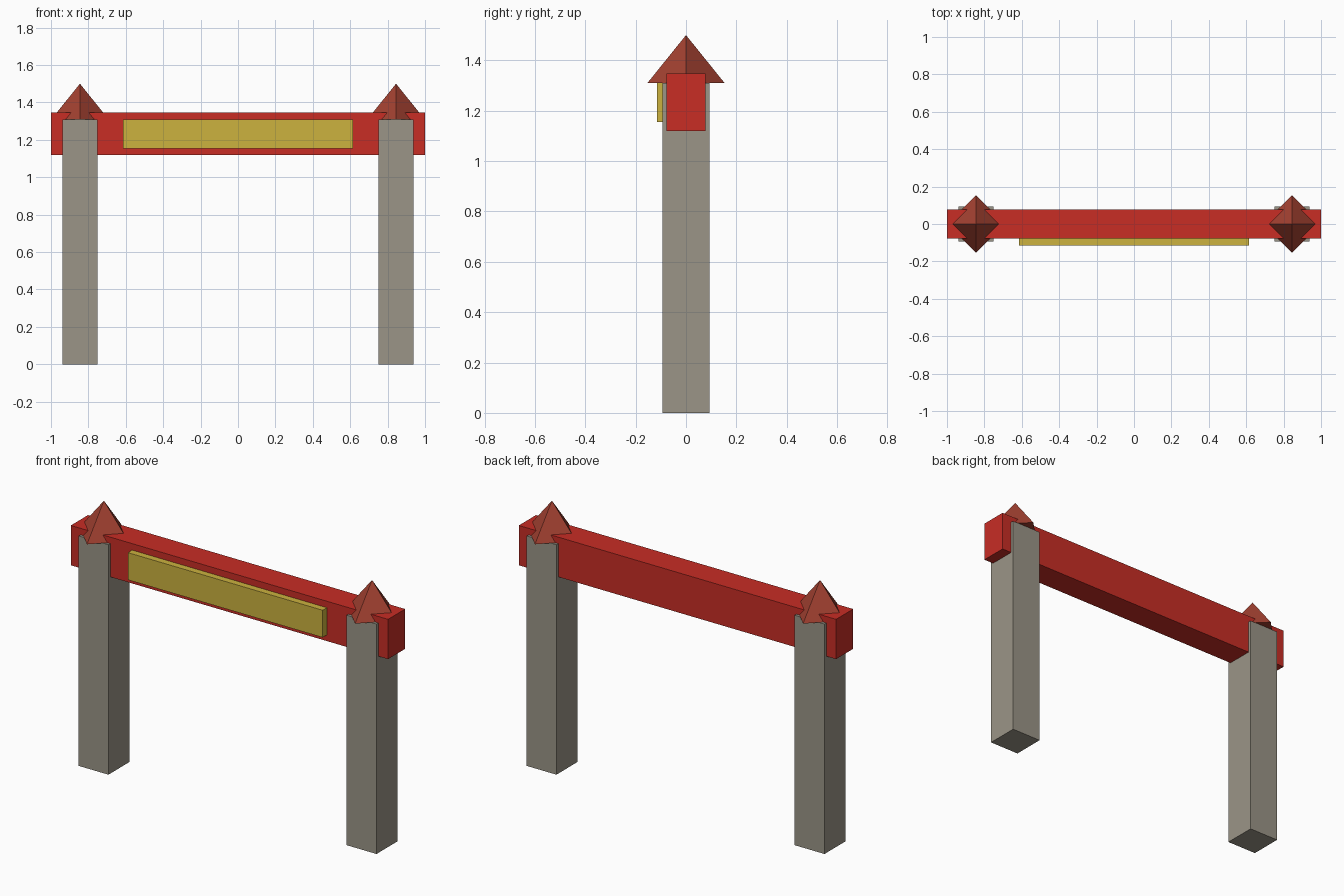
import bpy
from mathutils import Color

old = bpy.data.objects.get("Cube")
if old:
    bpy.data.objects.remove(old, do_unlink=True)


def make_material(name, r, g, b):
    """Flat material from display colour values, stored as linear."""
    lin = Color((r / 255, g / 255, b / 255)).from_srgb_to_scene_linear()
    mat = bpy.data.materials.new(name)
    mat.use_nodes = True
    mat.diffuse_color = (*lin, 1)
    bsdf = mat.node_tree.nodes["Principled BSDF"]
    bsdf.inputs["Base Color"].default_value = (*lin, 1)
    bsdf.inputs["Roughness"].default_value = 0.8
    return mat


stone = make_material("grey stone", 155, 149, 135)
red = make_material("red paint", 200, 45, 37)
clay = make_material("brown red clay", 163, 65, 49)
gold = make_material("dull gold", 204, 178, 62)


def finish(name, mat):
    obj = bpy.context.object
    obj.name = obj.data.name = name
    obj.data.materials.append(mat)
    return obj


def box(name, low, high, mat):
    """Box between two opposite corners."""
    centre = [(a + b) / 2 for a, b in zip(low, high)]
    bpy.ops.mesh.primitive_cube_add(size=1, location=centre)
    obj = finish(name, mat)
    obj.scale = [b - a for a, b in zip(low, high)]
    bpy.ops.object.transform_apply(location=False, rotation=False, scale=True)
    return obj


POST_X, POST_HALF, POST_TOP = 0.845, 0.094, 1.31
CAP_RADIUS, CAP_HEIGHT = 0.153, 0.19

# Posts with four-sided pointed caps, corners facing front and sides
for side, x in (("left", POST_X), ("right", -POST_X)):
    box(f"{side}_post", (x - POST_HALF, -POST_HALF, 0),
        (x + POST_HALF, POST_HALF, POST_TOP), stone)
    bpy.ops.mesh.primitive_cone_add(
        vertices=4, radius1=CAP_RADIUS, radius2=0, depth=CAP_HEIGHT,
        location=(x, 0, POST_TOP + CAP_HEIGHT / 2))
    finish(f"{side}_post_cap", clay)

# Crossbeam through both posts
box("crossbeam", (-1, -0.077, 1.12), (1, 0.077, 1.347), red)

# Sign board on the front of the beam
box("sign_board", (-0.614, -0.115, 1.155), (0.614, -0.07, 1.31), gold)
